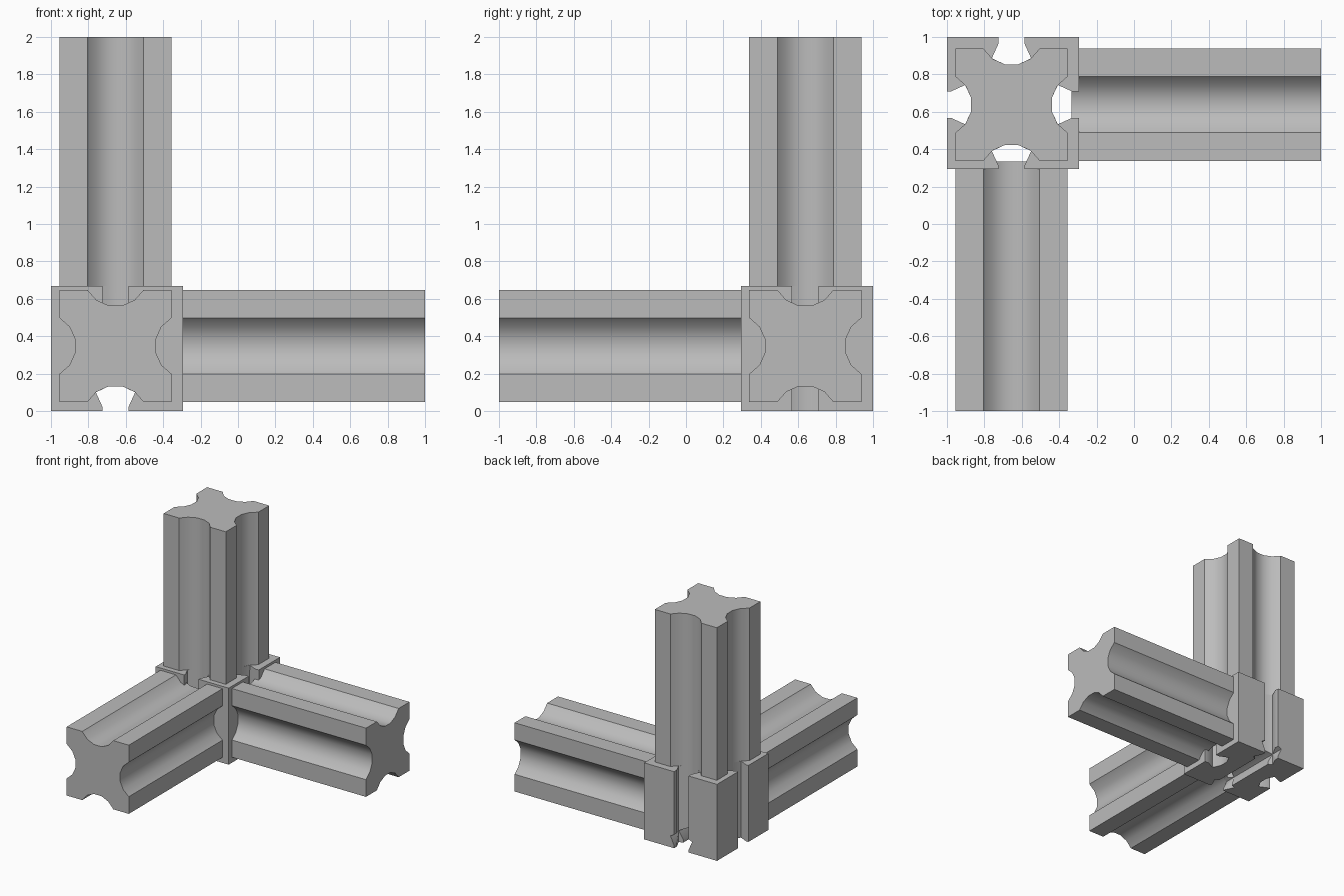
import bpy, bmesh, math
from mathutils import Vector

old = bpy.data.objects.get("Cube")
if old:
    bpy.data.objects.remove(old, do_unlink=True)

grey = bpy.data.materials.new("plain_grey")
grey.use_nodes = True
grey.diffuse_color = (0.5, 0.5, 0.5, 1)
grey.node_tree.nodes["Principled BSDF"].inputs["Base Color"].default_value = (0.5, 0.5, 0.5, 1)

CENTRE = Vector((-0.655, 0.638, 0.348))   # where the three bars meet
HALF = 0.3                                # half width of a bar
SCALLOP_R, SCALLOP_C = 0.172, 0.384       # groove radius and its distance from the axis


def prism(name, profile, axis, start, end):
    """Extrude a closed 2D profile, centred on the joint, along one axis."""
    bm = bmesh.new()
    rings = []
    for t in (start, end):
        ring = []
        for u, v in profile:
            co = CENTRE.copy()
            co[axis] = t
            co[(axis + 1) % 3] += u
            co[(axis + 2) % 3] += v
            ring.append(bm.verts.new(co))
        rings.append(ring)
    a, b = rings
    bm.faces.new(a)
    bm.faces.new(b)
    for i in range(len(a)):
        j = (i + 1) % len(a)
        bm.faces.new((a[i], a[j], b[j], b[i]))
    bmesh.ops.recalc_face_normals(bm, faces=bm.faces)
    mesh = bpy.data.meshes.new(name)
    bm.to_mesh(mesh)
    bm.free()
    mesh.materials.append(grey)
    obj = bpy.data.objects.new(name, mesh)
    bpy.context.collection.objects.link(obj)
    return obj


def smooth(obj):
    bpy.ops.object.select_all(action='DESELECT')
    obj.select_set(True)
    bpy.context.view_layer.objects.active = obj
    bpy.ops.object.shade_smooth_by_angle(angle=math.radians(30))


def turn(point, quarter):
    u, v = point
    for _ in range(quarter):
        u, v = -v, u
    return u, v


# Scalloped square section shared by all bars
spread = math.asin(0.15 / SCALLOP_R)
arc = []
for i in range(6):
    a = spread * (1 - 2 * i / 5)
    arc.append((SCALLOP_R * math.sin(a), SCALLOP_C - SCALLOP_R * math.cos(a)))
section = []
for q in range(4):
    section += [turn(p, q) for p in [(HALF, HALF)] + arc]

for name, axis, start, end in (("side_bar", 0, -0.335, 1.0),
                               ("front_bar", 1, -1.0, 0.335),
                               ("upright_bar", 2, 0.625, 2.0)):
    smooth(prism(name, section, axis, start, end))

# Corner block
bpy.ops.mesh.primitive_cube_add(size=1, location=(-0.6475, 0.6465, 0.334))
block = bpy.context.object
block.name = "corner_block"
block.scale = (0.705, 0.707, 0.668)
bpy.ops.object.transform_apply(location=True, rotation=False, scale=True)
block.data.materials.append(grey)

# Undercut slots: four upright ones and one beneath, running front to back
side = [(0.07, 0.5), (0.07, 0.325), (0.105, 0.248), (0.037, 0.216)]
slot = side + [(-u, v) for u, v in reversed(side)]
cutters = [prism("slot_cutter", [turn(p, q) for p in slot], 2, -0.2, 0.9) for q in range(4)]
# for the y axis the profile runs in (z, x), so one quarter turn more points it down
cutters.append(prism("slot_cutter", [turn(p, 1) for p in slot], 1, 0.1, 1.2))

for cutter in cutters:
    cutter.hide_render = True
    mod = block.modifiers.new("slot", 'BOOLEAN')
    mod.operation = 'DIFFERENCE'
    mod.solver = 'EXACT'
    mod.object = cutter
    bpy.ops.object.select_all(action='DESELECT')
    block.select_set(True)
    bpy.context.view_layer.objects.active = block
    bpy.ops.object.modifier_apply(modifier=mod.name)
    bpy.data.objects.remove(cutter, do_unlink=True)
smooth(block)
